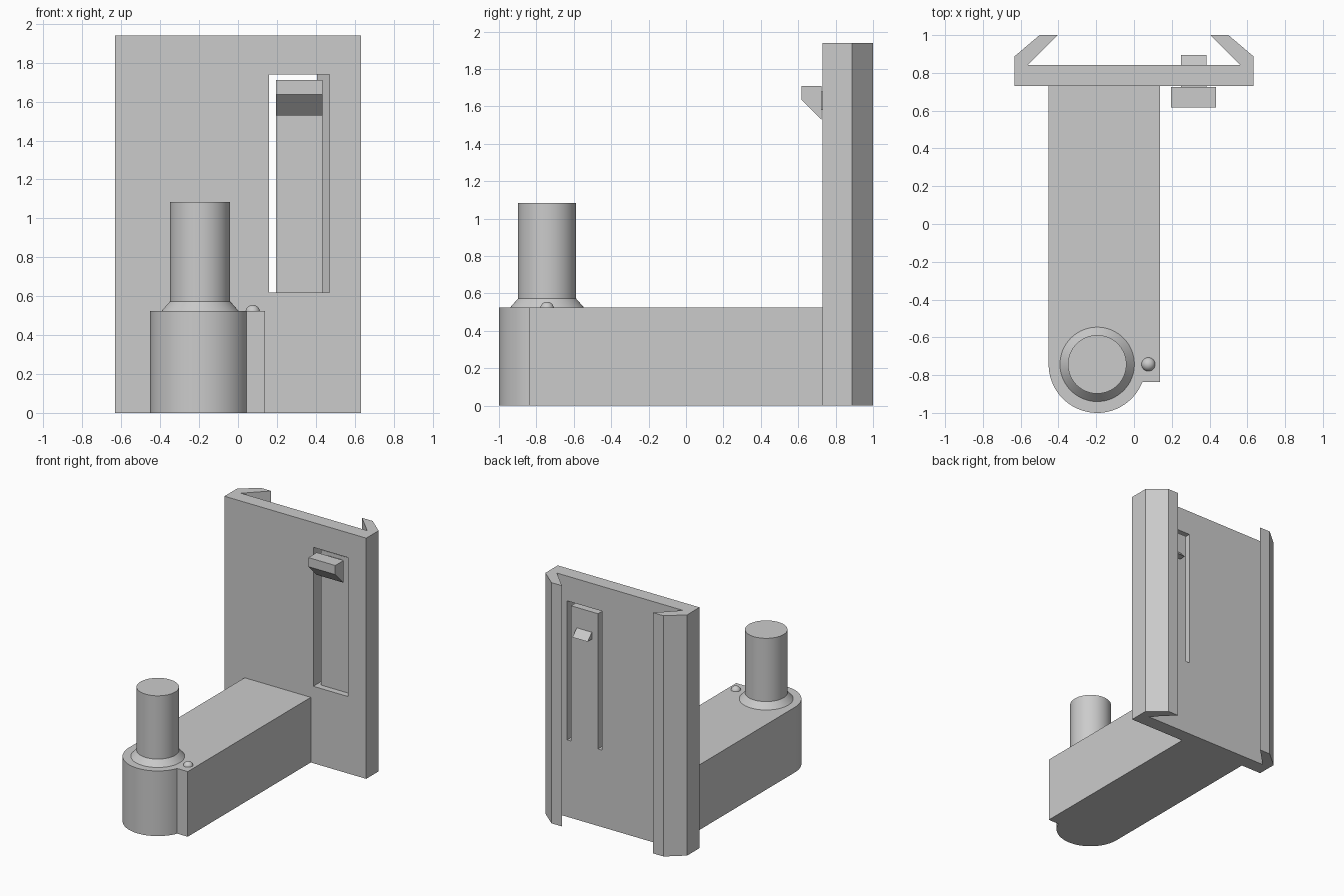
import bpy, bmesh, math
from mathutils import Vector

cube = bpy.data.objects.get("Cube")
if cube:
    bpy.data.objects.remove(cube, do_unlink=True)

grey = bpy.data.materials.new("light_grey")
grey.use_nodes = True
grey.diffuse_color = (0.6, 0.6, 0.6, 1)
grey.node_tree.nodes["Principled BSDF"].inputs["Base Color"].default_value = (0.6, 0.6, 0.6, 1)


def add_object(name, bm, smooth=False):
    bmesh.ops.recalc_face_normals(bm, faces=bm.faces[:])
    mesh = bpy.data.meshes.new(name)
    bm.to_mesh(mesh)
    bm.free()
    mesh.materials.append(grey)
    obj = bpy.data.objects.new(name, mesh)
    bpy.context.collection.objects.link(obj)
    if smooth:
        bpy.ops.object.select_all(action='DESELECT')
        obj.select_set(True)
        bpy.context.view_layer.objects.active = obj
        bpy.ops.object.shade_smooth_by_angle(angle=math.radians(25))
    return obj


def prism(name, points, direction, smooth=False):
    """Extrude a closed outline of 3D points along a direction."""
    bm = bmesh.new()
    face = bm.faces.new([bm.verts.new(p) for p in points])
    result = bmesh.ops.extrude_face_region(bm, geom=[face], use_keep_orig=True)
    moved = [v for v in result["geom"] if isinstance(v, bmesh.types.BMVert)]
    bmesh.ops.translate(bm, verts=moved, vec=Vector(direction))
    return add_object(name, bm, smooth)


def box(name, x0, x1, y0, y1, z0, z1):
    return prism(name, [(x0, y0, z0), (x1, y0, z0), (x1, y1, z0), (x0, y1, z0)],
                 (0, 0, z1 - z0))


FRONT, BACK, HEIGHT = 0.73, 0.842, 1.94
ARM_TOP = 0.525
PIN_X, PIN_Y = -0.195, -0.743

# Back plate with a hooked rail along each side
half = [(0.632, FRONT), (0.632, 0.888), (0.5, 1.0), (0.405, 1.0), (0.562, BACK)]
outline = half + [(-x, y) for x, y in reversed(half)]
plate = prism("back_plate", [(x, y, 0) for x, y in outline], (0, 0, HEIGHT))

# Window around the spring latch
cutter = box("window_cutter", 0.16, 0.47, 0.6, 0.9, 0.62, 1.74)
cutter.hide_render = True
cut = plate.modifiers.new("window", 'BOOLEAN')
cut.operation = 'DIFFERENCE'
cut.solver = 'EXACT'
cut.object = cutter
bpy.context.view_layer.objects.active = plate
bpy.ops.object.modifier_apply(modifier=cut.name)
bpy.data.objects.remove(cutter, do_unlink=True)

# Spring latch: thin tongue, front thumb catch, neck and rear tooth
box("latch_tongue", 0.195, 0.435, 0.78, BACK, 0.62, 1.71)
prism("latch_catch", [(0.195, y, z) for y, z in
                      [(0.724, 1.53), (0.617, 1.637), (0.617, 1.71), (0.724, 1.71)]],
      (0.24, 0, 0))
box("latch_neck", 0.25, 0.385, 0.72, 0.785, 1.58, 1.68)
prism("latch_tooth", [(0.25, y, z) for y, z in
                      [(BACK, 1.49), (0.896, 1.49), (BACK, 1.546)]],
      (0.135, 0, 0))

# Arm with a rounded front end and a small square corner
RADIUS, CORNER_Y = 0.257, -0.837
end_angle = math.asin((CORNER_Y - PIN_Y) / RADIUS)
arc = []
for i in range(33):
    a = -math.pi + (end_angle + math.pi) * i / 32
    arc.append((PIN_X + RADIUS * math.cos(a), PIN_Y + RADIUS * math.sin(a), 0))
prism("arm", arc + [(0.138, CORNER_Y, 0), (0.138, FRONT, 0), (PIN_X - RADIUS, FRONT, 0)],
      (0, 0, ARM_TOP), smooth=True)

# Hinge pin with a flared collar, spun from its profile
bm = bmesh.new()
profile = [bm.verts.new((PIN_X + r, PIN_Y, z)) for r, z in
           [(0, ARM_TOP), (0.197, ARM_TOP), (0.155, 0.573), (0.155, 1.083), (0, 1.083)]]
edges = [bm.edges.new(pair) for pair in zip(profile, profile[1:])]
bmesh.ops.spin(bm, geom=profile + edges, cent=(PIN_X, PIN_Y, 0), axis=(0, 0, 1),
               angle=math.tau, steps=64, use_merge=True)
bmesh.ops.remove_doubles(bm, verts=bm.verts[:], dist=0.0001)
add_object("hinge_pin", bm, smooth=True)

# Small locating bead beside the pin
bm = bmesh.new()
bmesh.ops.create_uvsphere(bm, u_segments=24, v_segments=16, radius=0.037)
bmesh.ops.translate(bm, verts=bm.verts[:], vec=(0.076, PIN_Y, 0.518))
add_object("locating_bead", bm, smooth=True)
